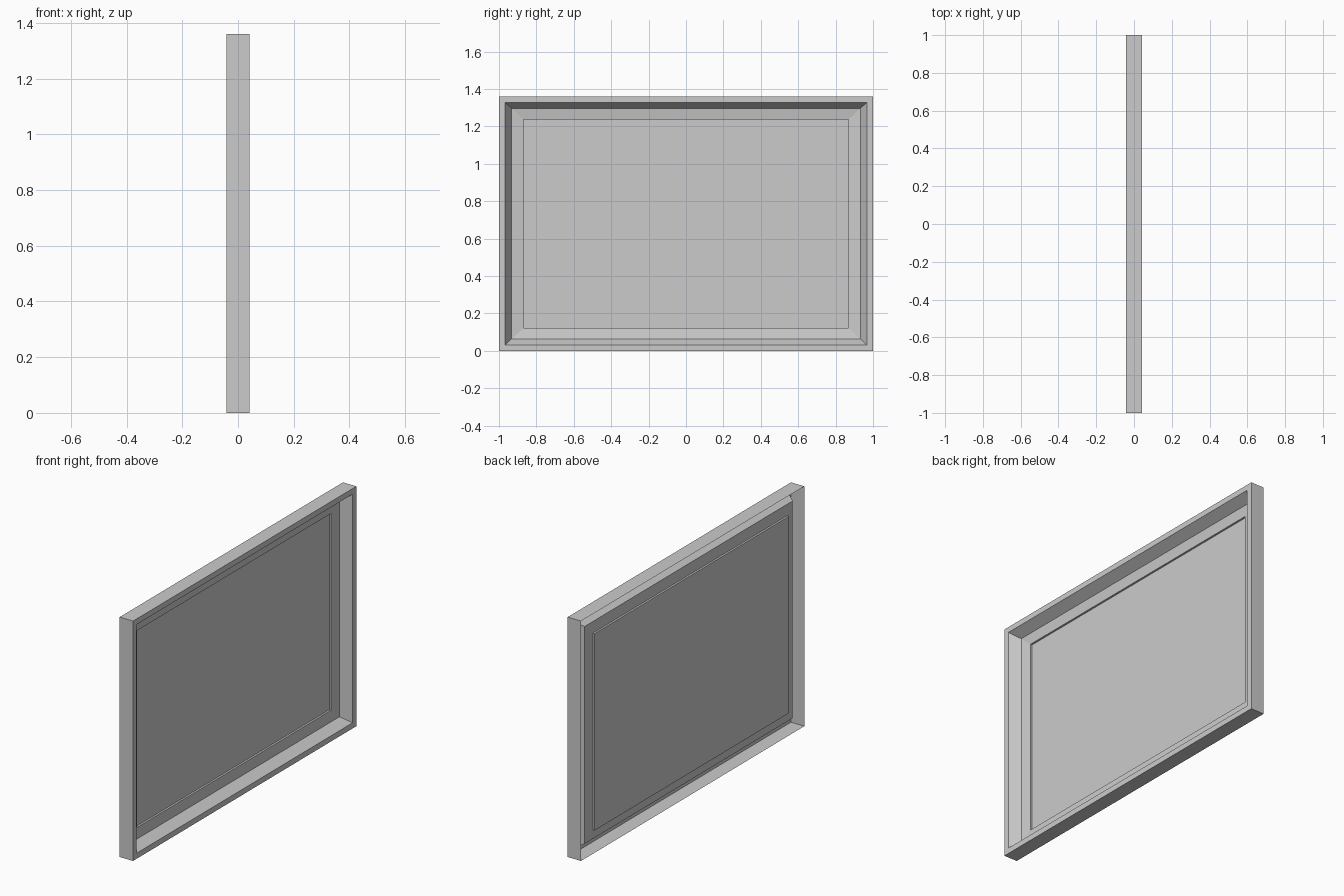
import bpy, bmesh

if "Cube" in bpy.data.objects:
    bpy.data.objects.remove(bpy.data.objects["Cube"])

HALF_Y, HEIGHT = 1.0, 1.36


def nested_panel(name, rings, cap=False):
    """Bridge nested rectangles, each (x, inset in y, inset in z); optionally fill the last."""
    bm = bmesh.new()
    loops = []
    for x, iy, iz in rings:
        y, lo, hi = HALF_Y - iy, iz, HEIGHT - iz
        loops.append([bm.verts.new((x, *p)) for p in ((-y, lo), (y, lo), (y, hi), (-y, hi))])
    for a, b in zip(loops, loops[1:]):
        for i in range(4):
            j = (i + 1) % 4
            bm.faces.new((a[i], a[j], b[j], b[i]))
    if cap:
        bm.faces.new(loops[-1])
    mesh = bpy.data.meshes.new(name)
    bm.to_mesh(mesh)
    bm.free()
    obj = bpy.data.objects.new(name, mesh)
    bpy.context.collection.objects.link(obj)
    return obj


BACK, FRONT = -0.042, 0.042
lip = (FRONT, 0.033, 0.032)
rebate = (-0.016, 0.068, 0.064)
window = (-0.025, 0.131, 0.122)

# Frame: outer wall, flat lip and sloping inner wall, open at the back
nested_panel("frame", [(BACK, 0, 0), (FRONT, 0, 0), lip, rebate])

# Mat: gently sloping border around the window
nested_panel("mat", [rebate, window])

# Picture: sunk slightly behind the mat
nested_panel("picture", [window, (-0.036, 0.131, 0.122)], cap=True)
